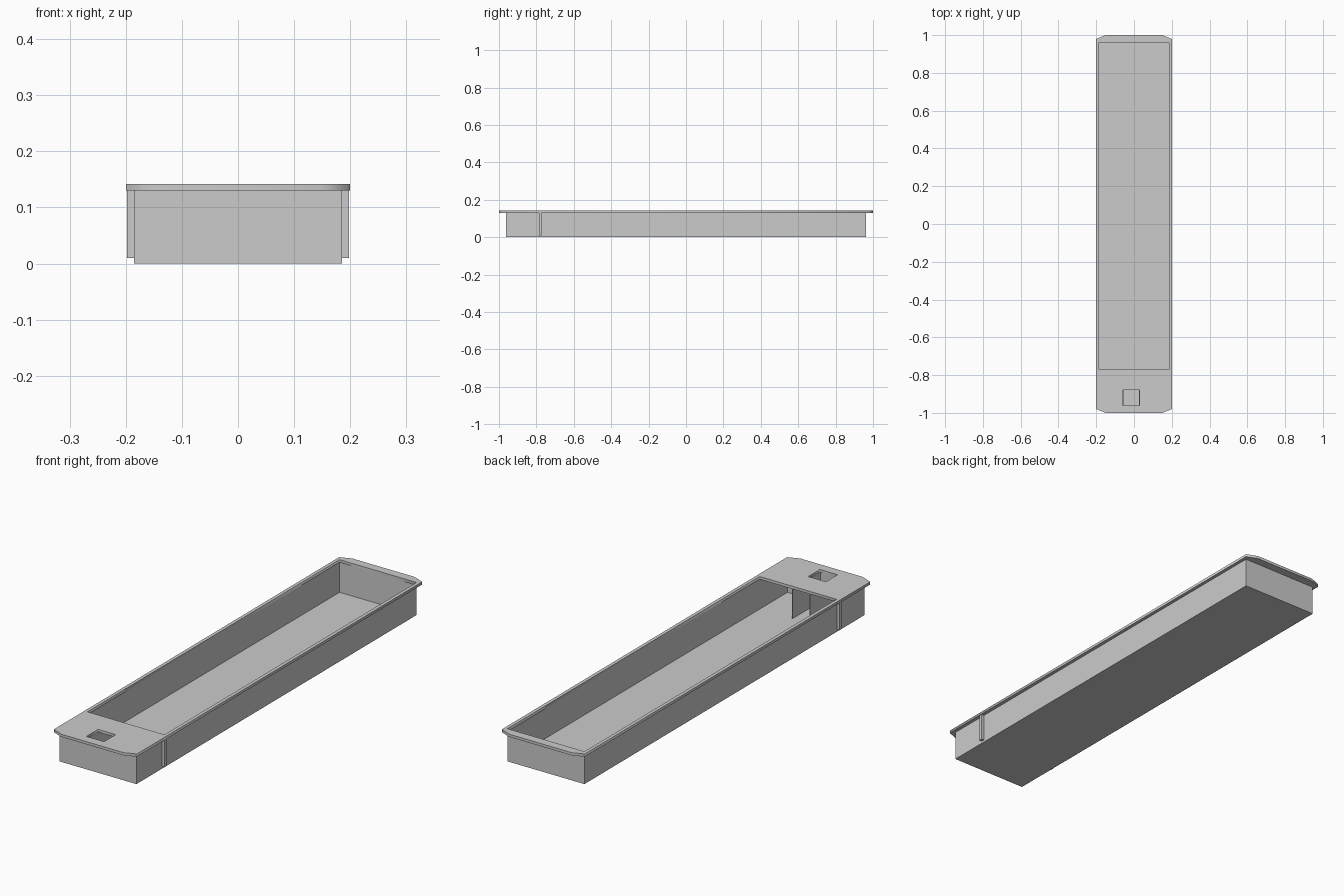
import bpy, bmesh

if "Cube" in bpy.data.objects:
    bpy.data.objects.remove(bpy.data.objects["Cube"])

W, L = 0.185, 0.962        # half width and half length of the trough
TOP, LIP = 0.142, 0.13     # rim top and underside
DECK_Y = -0.77             # inner edge of the covered end
HX0, HX1 = -0.057, 0.028   # drain hole sides
HY0, HY1 = -0.96, -0.88    # drain hole ends


def box(name, x0, x1, y0, y1, z0, z1, open_top=False):
    bm = bmesh.new()
    bmesh.ops.create_cube(bm, size=1)
    for v in bm.verts:
        v.co.x = x1 if v.co.x > 0 else x0
        v.co.y = y1 if v.co.y > 0 else y0
        v.co.z = z1 if v.co.z > 0 else z0
    if open_top:
        top = [f for f in bm.faces if f.normal.z > 0.9]
        bmesh.ops.delete(bm, geom=top, context='FACES_ONLY')
    me = bpy.data.meshes.new(name)
    bm.to_mesh(me)
    bm.free()
    ob = bpy.data.objects.new(name, me)
    bpy.context.collection.objects.link(ob)
    return ob


def rect(x0, x1, y0, y1):
    return [(x0, y0), (x1, y0), (x1, y1), (x0, y1)]


# Thin-walled open trough
box("trough", -W, W, -L, L, 0, LIP + 0.001, open_top=True)

# Rim and covered end: chamfered outline with basin opening and drain hole
outline = [(-0.2, -0.98), (-0.15, -1), (0.15, -1), (0.2, -0.98),
           (0.2, 0.98), (0.15, 1), (-0.15, 1), (-0.2, 0.98)]
cu = bpy.data.curves.new("rim_and_deck", 'CURVE')
cu.dimensions = '2D'
cu.fill_mode = 'BOTH'
cu.extrude = (TOP - LIP) / 2
for pts in (outline, rect(-W, W, DECK_Y, L), rect(HX0, HX1, HY0, HY1)):
    sp = cu.splines.new('POLY')
    sp.points.add(len(pts) - 1)
    for p, (x, y) in zip(sp.points, pts):
        p.co = (x, y, 0, 1)
    sp.use_cyclic_u = True
rim = bpy.data.objects.new("rim_and_deck", cu)
rim.location.z = (TOP + LIP) / 2
bpy.context.collection.objects.link(rim)
bpy.context.view_layer.objects.active = rim
rim.select_set(True)
bpy.ops.object.convert(target='MESH')

# Channel walls under the deck, leading to the drain hole
for side, x in (("left", HX0), ("right", HX1)):
    box("channel_wall_" + side, x - 0.001, x + 0.001, -L, DECK_Y, 0.001, LIP + 0.002)

# Small outer fins at the deck edge
for side, s in (("left", -1), ("right", 1)):
    xs = sorted((s * W, s * 0.198))
    box("side_fin_" + side, xs[0], xs[1], -0.787, -0.772, 0.01, LIP)
